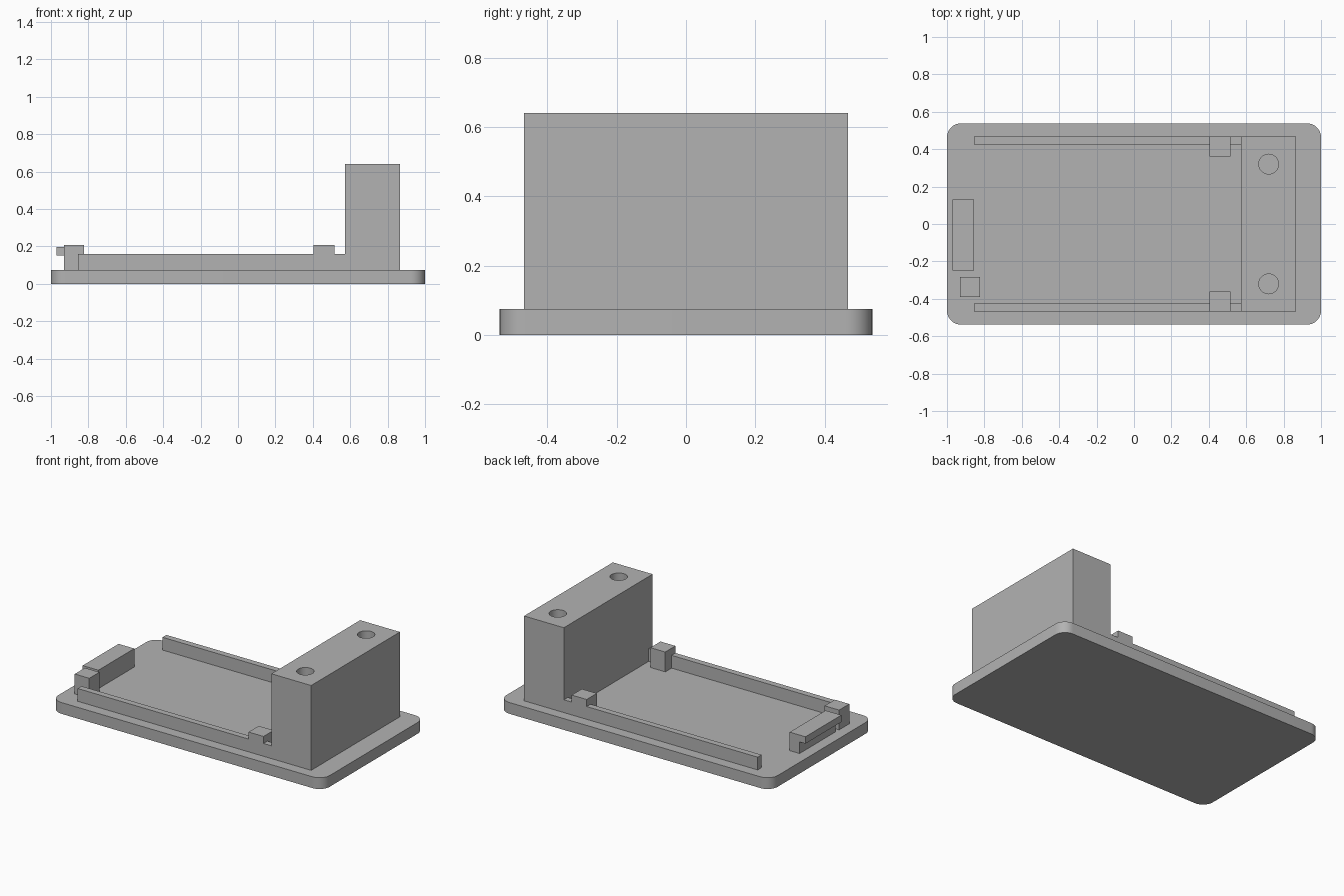
import bpy, bmesh, math
from mathutils import Matrix, Vector

default = bpy.data.objects.get("Cube")
if default:
    bpy.data.objects.remove(default, do_unlink=True)

# One grey plastic for every part
grey = bpy.data.materials.new("grey plastic")
grey.use_nodes = True
colour = (0.45, 0.45, 0.45, 1)
grey.diffuse_color = colour
grey.node_tree.nodes["Principled BSDF"].inputs["Base Color"].default_value = colour


def finish(name, bm):
    bmesh.ops.recalc_face_normals(bm, faces=bm.faces)
    mesh = bpy.data.meshes.new(name)
    bm.to_mesh(mesh)
    bm.free()
    mesh.materials.append(grey)
    obj = bpy.data.objects.new(name, mesh)
    bpy.context.collection.objects.link(obj)
    return obj


def box_mesh(low, high):
    low, high = Vector(low), Vector(high)
    bm = bmesh.new()
    place = Matrix.Translation((low + high) / 2) @ Matrix.Diagonal((*(high - low), 1))
    bmesh.ops.create_cube(bm, size=1, matrix=place)
    return bm


def box(name, low, high):
    return finish(name, box_mesh(low, high))


def smooth(obj):
    bpy.ops.object.select_all(action="DESELECT")
    obj.select_set(True)
    bpy.context.view_layer.objects.active = obj
    bpy.ops.object.shade_smooth_by_angle(angle=math.radians(30))


FLOOR = 0.075   # top of the plate
SIDE = 0.467    # outer y of rails and block
TOP = 0.64      # top of the block

# Base plate with rounded vertical corners
bm = box_mesh((-1, -0.538, 0), (1, 0.538, FLOOR))
uprights = [e for e in bm.edges
            if abs(e.verts[0].co.z - e.verts[1].co.z) > FLOOR / 2]
bmesh.ops.bevel(bm, geom=uprights, offset=0.075, offset_type="OFFSET",
                segments=10, profile=0.5, affect="EDGES")
smooth(finish("base_plate", bm))

# Tall block with two vertical bores
block = box("tall_block", (0.573, -SIDE, FLOOR), (0.866, SIDE, TOP))
bm = bmesh.new()
for y in (-0.32, 0.32):
    bmesh.ops.create_cone(bm, cap_ends=True, segments=40, radius1=0.053,
                          radius2=0.053, depth=TOP,
                          matrix=Matrix.Translation((0.72, y, TOP / 2 + 0.12)))
cutter = finish("bore_cutter", bm)
cutter.hide_render = True
bores = block.modifiers.new("bores", "BOOLEAN")
bores.operation = "DIFFERENCE"
bores.solver = "EXACT"
bores.object = cutter
bpy.ops.object.select_all(action="DESELECT")
block.select_set(True)
bpy.context.view_layer.objects.active = block
bpy.ops.object.modifier_apply(modifier="bores")
bpy.data.objects.remove(cutter, do_unlink=True)
smooth(block)

# Side rails, each with a corner post standing against it
for name, s in (("front", -1), ("back", 1)):
    def span(inner):
        return sorted((s * inner, s * SIDE))
    y0, y1 = span(0.426)
    box(name + "_rail", (-0.855, y0, FLOOR), (0.573, y1, 0.16))
    y0, y1 = span(0.36)
    box(name + "_post", (0.405, y0, FLOOR), (0.515, y1, 0.207))

# Free-standing end post
box("end_post", (-0.93, -0.39, FLOOR), (-0.823, -0.283, 0.207))

# End clip: an upright wall with a lip reaching outwards
profile = [(-0.855, FLOOR), (-0.855, 0.198), (-0.971, 0.198),
           (-0.971, 0.152), (-0.928, 0.152), (-0.928, FLOOR)]
bm = bmesh.new()
face = bm.faces.new([bm.verts.new((x, -0.248, z)) for x, z in profile])
ext = bmesh.ops.extrude_face_region(bm, geom=[face])
moved = [v for v in ext["geom"] if isinstance(v, bmesh.types.BMVert)]
bmesh.ops.translate(bm, verts=moved, vec=(0, 0.378, 0))
if not face.is_valid or all(len(e.link_faces) == 2 for e in bm.edges):
    pass
else:
    bmesh.ops.holes_fill(bm, edges=[e for e in bm.edges if e.is_boundary])
finish("end_clip", bm)
